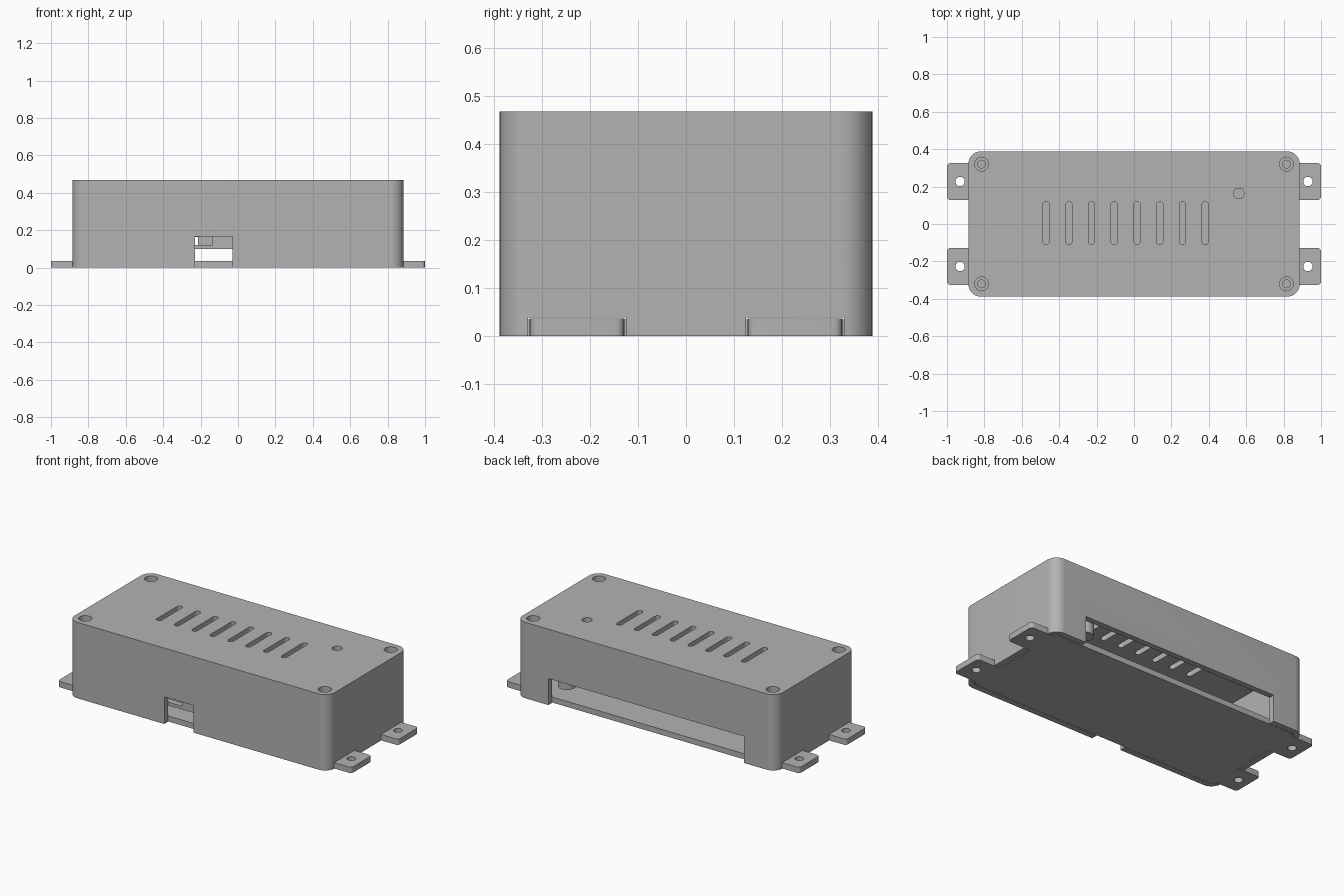
import bpy, bmesh, math

cube = bpy.data.objects.get("Cube")
if cube:
    bpy.data.objects.remove(cube, do_unlink=True)

grey = bpy.data.materials.new("plain grey plastic")
grey.use_nodes = True
grey.diffuse_color = (0.45, 0.45, 0.45, 1)
grey.node_tree.nodes["Principled BSDF"].inputs["Base Color"].default_value = (0.45, 0.45, 0.45, 1)


def prism(name, x, y, w, d, z0, z1, r=0.0, seg=10):
    """Upright prism with a rounded rectangle outline; r = w/2 = d/2 gives a cylinder."""
    bm = bmesh.new()
    ring = []
    for k, (sx, sy) in enumerate([(1, 1), (-1, 1), (-1, -1), (1, -1)]):
        cx, cy = x + sx * (w / 2 - r), y + sy * (d / 2 - r)
        for i in range(seg + 1 if r else 1):
            a = (k + i / seg) * math.pi / 2
            ring.append(bm.verts.new((cx + r * math.cos(a), cy + r * math.sin(a), z0)))
    bmesh.ops.remove_doubles(bm, verts=ring, dist=1e-5)
    base = bm.faces.new([v for v in ring if v.is_valid])
    top = bmesh.ops.extrude_face_region(bm, geom=[base])["geom"]
    bmesh.ops.translate(bm, vec=(0, 0, z1 - z0), verts=[v for v in top if isinstance(v, bmesh.types.BMVert)])
    bmesh.ops.recalc_face_normals(bm, faces=bm.faces)
    mesh = bpy.data.meshes.new(name)
    bm.to_mesh(mesh)
    bm.free()
    mesh.materials.append(grey)
    ob = bpy.data.objects.new(name, mesh)
    bpy.context.collection.objects.link(ob)
    return ob


def cylinder(name, x, y, radius, z0, z1):
    return prism(name, x, y, 2 * radius, 2 * radius, z0, z1, radius, 8)


def combine(target, others, operation):
    """Apply one boolean per helper solid, then discard the helper."""
    bpy.context.view_layer.objects.active = target
    for other in others:
        mod = target.modifiers.new("cut", "BOOLEAN")
        mod.operation, mod.object, mod.solver = operation, other, "EXACT"
        bpy.ops.object.modifier_apply(modifier=mod.name)
        bpy.data.objects.remove(other, do_unlink=True)


def smooth(ob):
    bpy.ops.object.select_all(action="DESELECT")
    ob.select_set(True)
    bpy.context.view_layer.objects.active = ob
    bpy.ops.object.shade_smooth_by_angle(angle=math.radians(30))


W, D, H, WALL, FLOOR = 1.77, 0.776, 0.467, 0.035, 0.034
corners = [(sx, sy) for sx in (-1, 1) for sy in (-1, 1)]

# Hollow cover with a small front window, a wide rear window and tab notches
cover = prism("cover", 0, 0, W, D, 0, H, 0.065)
cuts = [prism("cavity", 0, 0, W - 2 * WALL, D - 2 * WALL, -0.1, H - WALL, 0.03),
        prism("front_window", -0.13, -0.38, 0.2, 0.12, -0.1, 0.167),
        prism("rear_window", 0, 0.38, 1.33, 0.12, -0.1, 0.163)]
cuts += [prism("tab_notch", sx * 0.88, sy * 0.227, 0.12, 0.204, -0.1, 0.038) for sx, sy in corners]
combine(cover, cuts, "DIFFERENCE")

# Screw bosses inside the corners, reaching down to the base
combine(cover, [cylinder("boss", sx * 0.815, sy * 0.32, 0.058, 0.05, H - 0.015)
                for sx, sy in corners], "UNION")

# Countersunk screw holes, vent slots and indicator hole
holes = []
for sx, sy in corners:
    holes.append(cylinder("screw_recess", sx * 0.815, sy * 0.32, 0.037, H - 0.035, H + 0.1))
    holes.append(cylinder("screw_hole", sx * 0.815, sy * 0.32, 0.021, 0.02, H))
holes += [prism("vent_slot", -0.47 + i * 0.1215, 0.005, 0.034, 0.23, H - 0.1, H + 0.1, 0.0169, 6)
          for i in range(8)]
holes.append(cylinder("indicator_hole", 0.56, 0.163, 0.028, H - 0.1, H + 0.1))
combine(cover, holes, "DIFFERENCE")
smooth(cover)

# Base plate with four drilled mounting tabs
base = prism("base_plate", 0, 0, W - 2 * WALL - 0.01, D - 2 * WALL - 0.01, 0, FLOOR, 0.025)
combine(base, [prism("tab", sx * 0.9, sy * 0.227, 0.2, 0.197, 0, 0.036, 0.018, 5)
               for sx, sy in corners], "UNION")
combine(base, [cylinder("tab_hole", sx * 0.93, sy * 0.227, 0.025, -0.1, 0.1)
               for sx, sy in corners], "DIFFERENCE")
smooth(base)

# Internal supports hanging from the cover
prism("support_block", -0.175, -0.245, 0.08, 0.11, 0.12, H - WALL)
prism("support_ledge", -0.19, -0.33, 0.4, 0.04, 0.1, 0.12)
prism("support_wall", -0.065, -0.33, 0.14, 0.04, 0.12, H - WALL)
smooth(cylinder("support_post", 0.6, 0.3, 0.05, 0.1, H - WALL))
